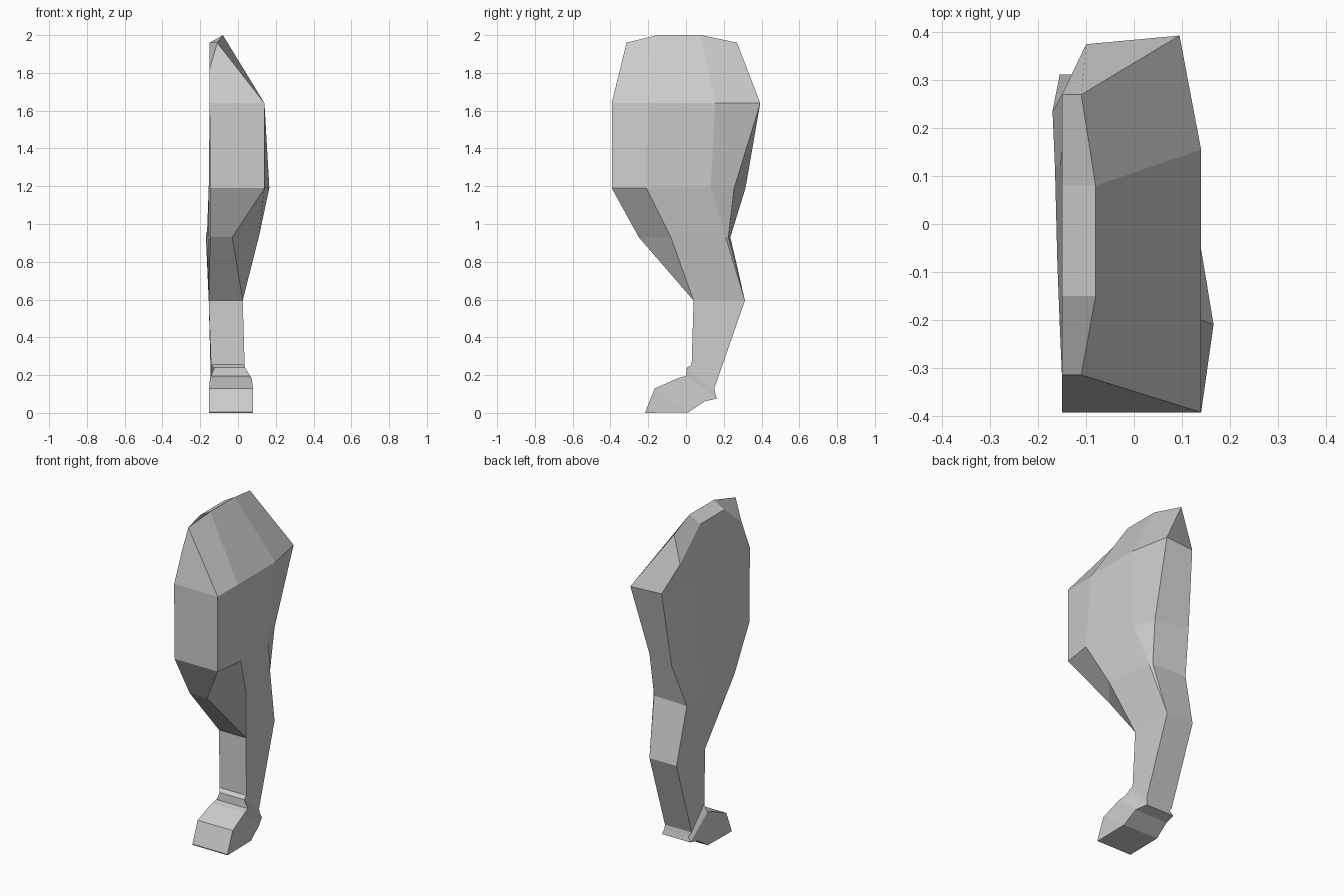
import bpy, bmesh

if "Cube" in bpy.data.objects:
    bpy.data.objects.remove(bpy.data.objects["Cube"])


def loft(name, rings):
    """Skin a list of equal-length rings; caps are strips of quads."""
    bm = bmesh.new()
    loops = [[bm.verts.new(p) for p in ring] for ring in rings]
    n = len(loops[0])
    for a, b in zip(loops, loops[1:]):
        for i in range(n):
            j = (i + 1) % n
            bm.faces.new((a[i], a[j], b[j], b[i]))
    for ring in (loops[0], loops[-1]):
        for i in range(n // 2 - 1):
            bm.faces.new((ring[i], ring[i + 1], ring[n - 2 - i], ring[n - 1 - i]))
    bmesh.ops.remove_doubles(bm, verts=bm.verts, dist=0.0005)
    bmesh.ops.recalc_face_normals(bm, faces=bm.faces)
    mesh = bpy.data.meshes.new(name)
    bm.to_mesh(mesh)
    bm.free()
    obj = bpy.data.objects.new(name, mesh)
    bpy.context.collection.objects.link(obj)
    return obj


def level(z, outer, inner):
    """Horizontal ring: outer side front to back, inner side back to front."""
    return [(x, y, z) for x, y in outer + inner[::-1]]


def band(front, back, x_out, x_in, x_back=None):
    """Tilted four-cornered ring, given as (y, z) front and back edges."""
    x_back = x_out if x_back is None else x_back
    return [(x_out, *front), (x_back, *back), (x_in, *back), (x_in, *front)]


# Thigh and shank: four columns on each side
top = [(-.11, -.315, 1.96), (-.08, -.15, 2), (-.08, .08, 2), (-.11, .27, 1.96),
       (-.15, .27, 1.79), (-.15, .08, 1.96), (-.15, -.15, 1.96), (-.15, -.315, 1.82)]
hip = level(1.64, [(.14, -.393), (.14, -.2), (.14, .155), (.095, .393)],
            [(-.15, -.393), (-.15, -.2), (-.15, .155), (-.1, .375)])
thigh = level(1.19, [(.14, -.393), (.166, -.21), (.11, .13), (.065, .255)],
              [(-.147, -.393), (-.155, -.21), (-.155, .12), (-.125, .315)])
knee = level(.93, [(-.03, -.25), (.11, -.08), (.068, .21), (.055, .225)],
             [(-.147, -.25), (-.16, -.08), (-.165, .12), (-.17, .235)])
hock = level(.595, [(.025, .04), (.025, .04), (.025, .312), (.025, .312)],
             [(-.155, .04), (-.155, .04), (-.155, .312), (-.155, .312)])
a = band((.03, .255), (.15, .13), .035, -.143)
ankle = [a[0], a[0], a[1], a[1], a[2], a[2], a[3], a[3]]
loft("hind_leg", [top, hip, thigh, knee, hock, ankle])

# Pastern collar and hoof
loft("hoof", [
    a,
    band((.005, .24), (.155, .105), .037, -.125, .036),
    band((0, .195), (.163, .075), .065, -.143, .045),
    band((-.04, .185), (.1, .062), .072, -.148),
    band((-.165, .13), (.012, .003), .08, -.153),
    band((-.215, .006), (-.213, 0), .08, -.153),
])
